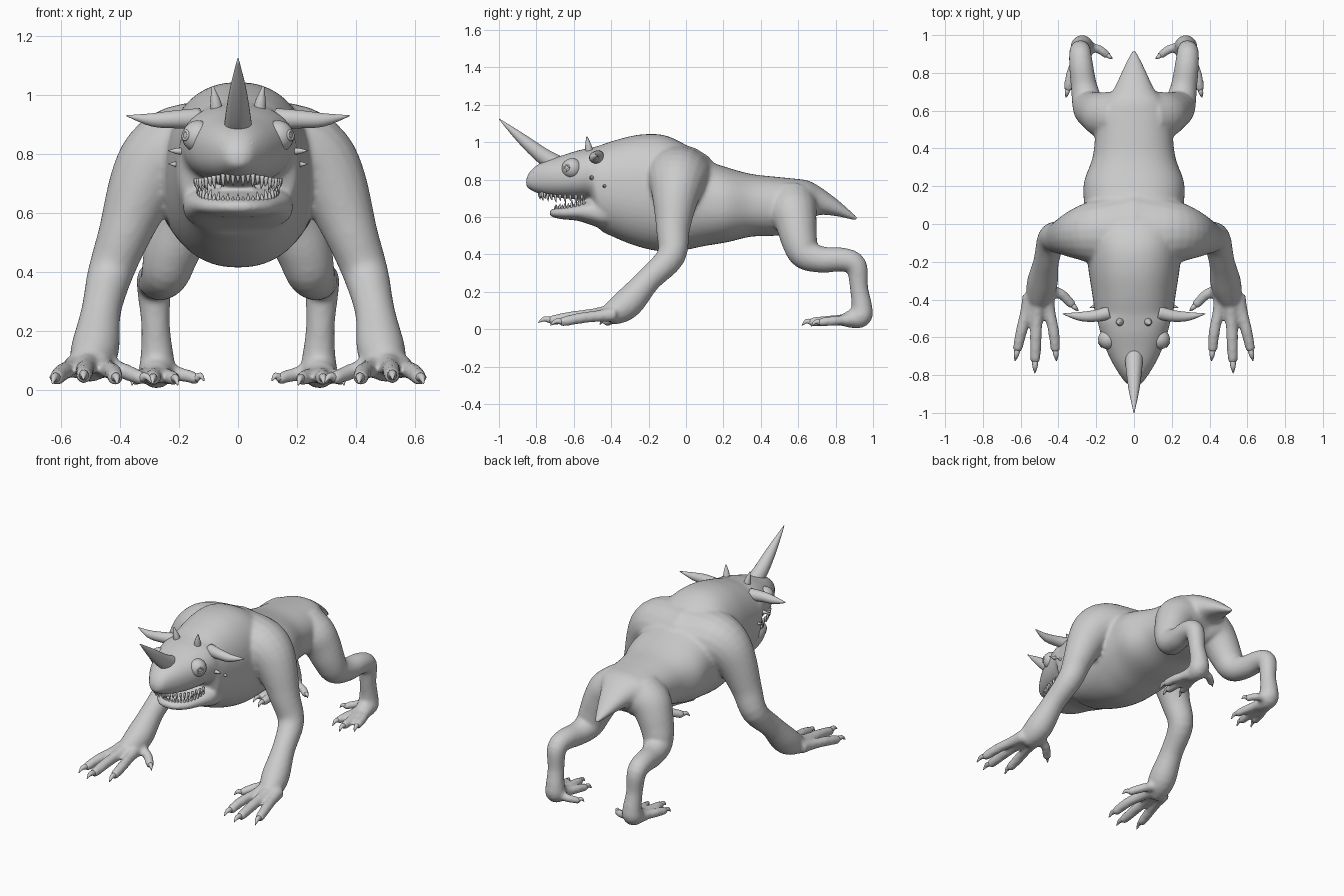
import bpy, bmesh
from math import sin, cos, pi, radians
from mathutils import Vector

if "Cube" in bpy.data.objects:
    bpy.data.objects.remove(bpy.data.objects["Cube"])


def smooth_rows(rows, steps):
    """Catmull-Rom interpolation of rows of numbers."""
    out = []
    for i in range(len(rows) - 1):
        a, b, c, d = (rows[min(max(k, 0), len(rows) - 1)] for k in (i - 1, i, i + 1, i + 2))
        for s in range(steps):
            t = s / steps
            out.append([q + 0.5 * t * (r - p + t * (2*p - 5*q + 4*r - w + t * (3*(q - r) + w - p)))
                        for p, q, r, w in zip(a, b, c, d)])
    out.append(list(rows[-1]))
    return out


def loft(bm, rings):
    """Skin closed rings and cap both ends."""
    vs = [[bm.verts.new(p) for p in r] for r in rings]
    n = len(vs[0])
    faces = [bm.faces.new((a[i], a[(i+1) % n], b[(i+1) % n], b[i]))
             for a, b in zip(vs, vs[1:]) for i in range(n)]
    faces += [bm.faces.new(vs[0][::-1]), bm.faces.new(vs[-1])]
    bmesh.ops.recalc_face_normals(bm, faces=faces)


def tube(bm, pts, side=1, n=20, steps=4, tip=True):
    """Round tube through (x, y, z, radius) points, optionally with a rounded end."""
    pts = [list(p) for p in pts]
    if tip:
        e, r = Vector(pts[-1][:3]), pts[-1][3]
        d = (e - Vector(pts[-2][:3])).normalized()
        pts.append([*(e + d * r * 0.6), r * 0.65])
    rows = smooth_rows(pts, steps)
    P = [Vector((r[0] * side, r[1], r[2])) for r in rows]
    u, old, rings = None, None, []
    for i, p in enumerate(P):
        t = (P[min(i+1, len(P)-1)] - P[max(i-1, 0)]).normalized()
        u = t.orthogonal().normalized() if u is None else old.rotation_difference(t) @ u
        old = t
        v = t.cross(u)
        rad = max(rows[i][3], 0.001)
        rings.append([p + rad * (u * cos(2*pi*k/n) + v * sin(2*pi*k/n)) for k in range(n)])
    loft(bm, rings)


def body_loft(bm, rows, e=2.25, n=48):
    """Rounded sections from (y, bottom, top, half width)."""
    pw = lambda c: (1 if c >= 0 else -1) * abs(c) ** (2 / e)
    rings = []
    for y, zb, zt, w in smooth_rows(rows, 6):
        rings.append([(w * pw(cos(2*pi*k/n)), y, (zb+zt)/2 + (zt-zb)/2 * pw(sin(2*pi*k/n)))
                      for k in range(n)])
    loft(bm, rings)


def finish(bm, name):
    me = bpy.data.meshes.new(name)
    bm.to_mesh(me)
    bm.free()
    for p in me.polygons:
        p.use_smooth = True
    ob = bpy.data.objects.new(name, me)
    bpy.context.collection.objects.link(ob)
    return ob


# Torso, head and tail
skin = bmesh.new()
body_loft(skin, [
    (-.855, .765, .80, .02), (-.84, .75, .835, .045), (-.80, .73, .875, .075),
    (-.74, .712, .905, .112), (-.66, .70, .93, .150), (-.58, .695, .955, .177),
    (-.51, .685, .97, .195), (-.47, .545, .98, .207), (-.38, .49, 1.01, .22),
    (-.25, .44, 1.04, .24), (-.12, .415, 1.038, .255), (0, .425, .985, .265),
    (.10, .445, .91, .265), (.22, .465, .865, .265), (.35, .495, .83, .22),
    (.48, .50, .815, .205), (.58, .52, .805, .20), (.65, .57, .795, .165),
    (.71, .61, .765, .11), (.80, .605, .70, .067), (.87, .59, .64, .035), (.915, .58, .60, .012)])
# Lower jaw
body_loft(skin, [(-.36, .55, .69, .16), (-.44, .538, .70, .185), (-.51, .558, .695, .183),
                 (-.58, .58, .675, .158), (-.66, .588, .655, .118), (-.71, .598, .643, .07),
                 (-.73, .61, .635, .03)], 2.5)

claws = bmesh.new()


def digit(base, mid, tip, r, side):
    """Finger or toe with a hooked claw."""
    b, m, t = Vector(base), Vector(mid), Vector(tip)
    end = m.lerp(t, 0.6)
    end.z = max(end.z, r + .014)
    tube(skin, [(*b, r * 1.6), (*b.lerp(m, .5), r * 1.2), (*m, r * 1.15), (*end, r)], side)
    c = end.lerp(t, 0.55)
    c.z += 0.014
    tube(claws, [(*end, r * 0.65), (*c, r * 0.5), (*t, 0.002)], side, 10, 3, False)


for s in (1, -1):
    # Front limbs, flared at the shoulder
    tube(skin, [(.07, -.05, .755, .25), (.19, -.045, .79, .185), (.27, -.05, .76, .147),
                (.33, -.06, .67, .117), (.385, -.07, .53, .09), (.435, -.08, .39, .077),
                (.465, -.20, .265, .068), (.485, -.31, .14, .082), (.505, -.39, .085, .066)], s)
    digit((.465, -.38, .08), (.425, -.57, .06), (.41, -.725, .02), .026, s)
    digit((.51, -.40, .09), (.52, -.61, .065), (.525, -.79, .035), .027, s)
    digit((.55, -.38, .08), (.595, -.56, .06), (.63, -.725, .02), .026, s)
    digit((.46, -.34, .09), (.38, -.375, .06), (.295, -.46, .025), .024, s)
    # Hind limbs
    tube(skin, [(.08, .565, .66, .14), (.15, .575, .62, .127), (.19, .59, .56, .11),
                (.225, .607, .47, .096), (.245, .64, .40, .084), (.265, .73, .372, .07),
                (.28, .84, .372, .064), (.285, .91, .34, .058), (.28, .925, .22, .049),
                (.275, .94, .12, .056), (.275, .93, .068, .062), (.28, .86, .05, .042)], s)
    digit((.26, .88, .05), (.235, .79, .045), (.205, .67, .015), .023, s)
    digit((.28, .87, .05), (.285, .75, .045), (.29, .62, .02), .024, s)
    digit((.30, .88, .05), (.335, .79, .045), (.36, .67, .015), .023, s)
    digit((.25, .94, .06), (.185, .925, .05), (.115, .875, .03), .021, s)

body = finish(skin, "body")
rm = body.modifiers.new("fuse", 'REMESH')
rm.mode, rm.voxel_size, rm.use_smooth_shade = 'VOXEL', 0.0105, True
sm = body.modifiers.new("soften", 'SMOOTH')
sm.factor, sm.iterations = 0.5, 8

finish(claws, "claws")

# Horns and spikes
horns = bmesh.new()
tube(horns, [(0, -.68, .875, .05), (0, -.77, .93, .043), (0, -.88, 1.02, .028),
             (0, -1.0, 1.125, .002)], tip=False)
for s in (1, -1):
    tube(horns, [(.13, -.47, .92, .036), (.21, -.487, .918, .031), (.29, -.489, .916, .023),
                 (.378, -.475, .93, .002)], s, tip=False)
    tube(horns, [(.072, -.515, .94, .022), (.077, -.522, .98, .018), (.086, -.53, 1.03, .003)],
         s, 12, tip=False)
    for y, z in ((-.505, .81), (-.435, .765)):
        tube(horns, [(.16, y, z, .014), (.205, y, z, .011), (.237, y - .01, z + .002, .001)],
             s, 10, tip=False)
finish(horns, "horns_and_spikes")

# Eyes with pupil rims, and nostrils
eyes, rims = bmesh.new(), bmesh.new()


def ring(bm, centre, axis, R, r, side):
    """Small torus around an axis."""
    c = Vector((centre[0] * side, *centre[1:]))
    a = Vector((axis[0] * side, *axis[1:])).normalized()
    u = a.orthogonal().normalized()
    v = a.cross(u)
    N, M = 24, 8
    vs = [[bm.verts.new(c + (u*cos(2*pi*i/N) + v*sin(2*pi*i/N)) * (R + r*cos(2*pi*j/M))
                        + a * r * sin(2*pi*j/M)) for j in range(M)] for i in range(N)]
    for i in range(N):
        for j in range(M):
            k, l = (i+1) % N, (j+1) % M
            bm.faces.new((vs[i][j], vs[k][j], vs[k][l], vs[i][l]))


for s in (1, -1):
    ret = bmesh.ops.create_uvsphere(eyes, u_segments=24, v_segments=16, radius=.054)
    bmesh.ops.translate(eyes, verts=ret["verts"], vec=(.136 * s, -.61, .86))
    ring(rims, (.178, -.638, .864), (.8, -.55, .08), .015, .005, s)
    ring(rims, (.052, -.812, .825), (.75, -.6, .2), .011, .006, s)
bmesh.ops.recalc_face_normals(rims, faces=rims.faces)
finish(eyes, "eyes")
finish(rims, "pupil_rims_and_nostrils")

# Teeth along both jaws
teeth = bmesh.new()
for count, a, b, y0, upper in ((25, .145, .265, -.52, True), (23, .135, .18, -.52, False)):
    for i in range(count):
        t = radians(8 + 164 * i / (count - 1))
        x, y = a * cos(t), y0 - b * sin(t)
        h = .032 if i % 2 else .022
        z = .705 + .02 * sin(t) ** 4 if upper else .684 - .05 * sin(t)
        d = -1 if upper else 1
        tube(teeth, [(x, y, z - d * .012, .008), (x, y, z + d * h * .4, .006),
                     (x * .96, y + .004, z + d * h, .001)], 1, 8, 2, False)
finish(teeth, "teeth")
